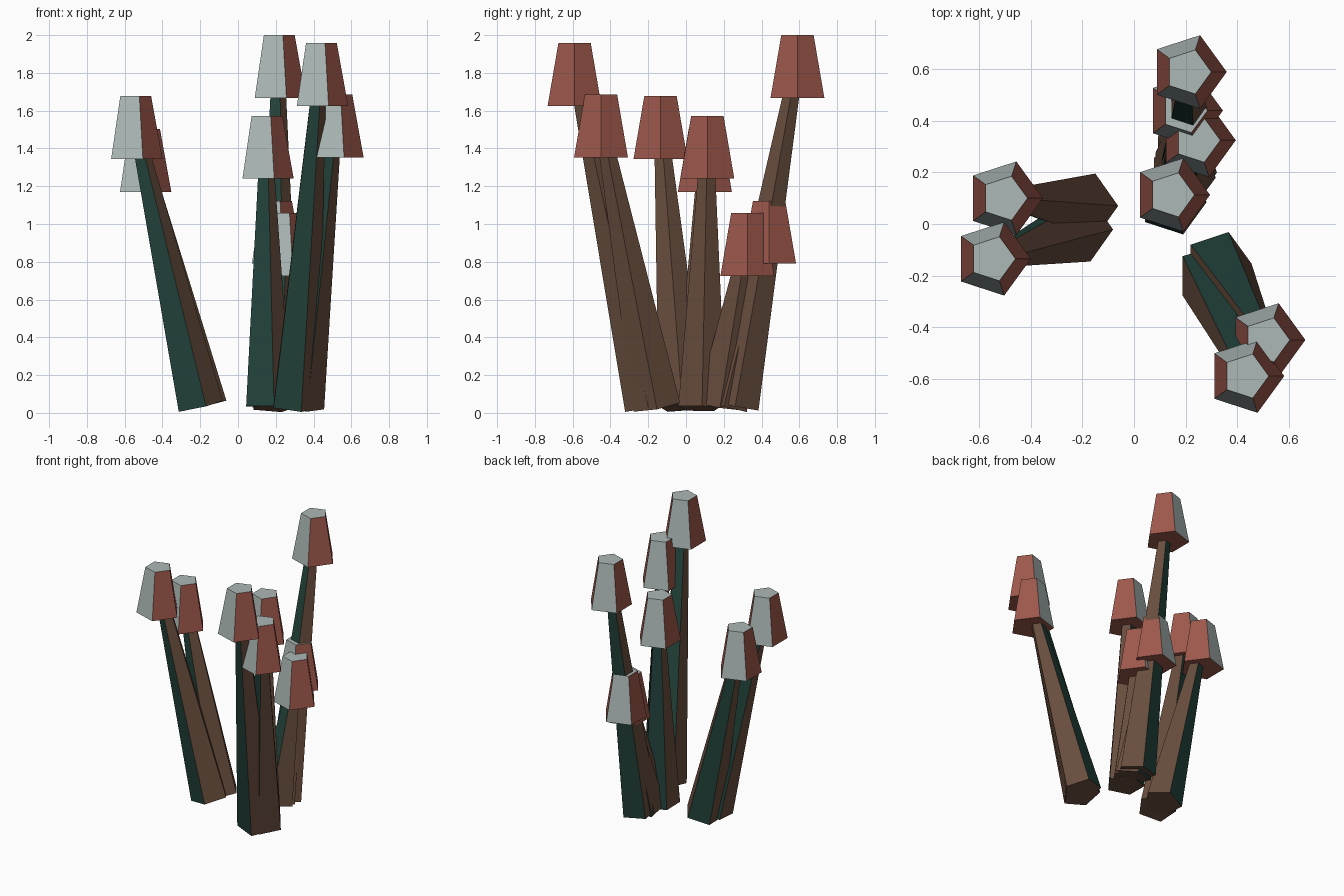
import bpy
from math import cos, sin, tau
from mathutils import Vector

old = bpy.data.objects.get("Cube")
if old:
    bpy.data.objects.remove(old, do_unlink=True)


def material(name, rgb):
    m = bpy.data.materials.new(name)
    m.use_nodes = True
    m.diffuse_color = (*rgb, 1)
    bsdf = next(n for n in m.node_tree.nodes if n.type == 'BSDF_PRINCIPLED')
    bsdf.inputs["Base Color"].default_value = (*rgb, 1)
    return m


CAP_MATS = [material("brick_red", (0.342, 0.098, 0.072)),
            material("pale_grey", (0.413, 0.479, 0.468))]
STALK_MATS = [material("bark_brown", (0.138, 0.074, 0.047)),
              material("dark_green", (0.016, 0.055, 0.044))]
SIDES = 5


def frustum(name, start, end, r_low, r_high, mats):
    """Five-sided tapered prism running from start to end."""
    axis = end - start
    turn = Vector((0, 0, 1)).rotation_difference(axis)
    verts = []
    for r, h in ((r_low, 0), (r_high, axis.length)):
        for i in range(SIDES):
            a = tau * i / SIDES
            verts.append(turn @ Vector((r * cos(a), r * sin(a), h)))
    faces = [(i, (i + 1) % SIDES, (i + 1) % SIDES + SIDES, i + SIDES)
             for i in range(SIDES)]
    faces += [tuple(reversed(range(SIDES))), tuple(range(SIDES, 2 * SIDES))]
    mesh = bpy.data.meshes.new(name)
    mesh.from_pydata(verts, [], faces)
    for m in mats:
        mesh.materials.append(m)
    # second colour on the front, back and top faces
    for p in mesh.polygons:
        n = turn.inverted() @ p.normal
        p.material_index = int(abs(n.y) > 0.8 or n.z > 0.7)
    obj = bpy.data.objects.new(name, mesh)
    obj.location = start
    bpy.context.collection.objects.link(obj)


# stalk foot (x, y), cap centre (x, y), height of the cap's rim
MUSHROOMS = [
    ((0.20, 0.26), (0.21, 0.59), 1.667),
    ((0.295, -0.20), (0.433, -0.59), 1.625),
    ((0.325, -0.155), (0.515, -0.45), 1.352),
    ((-0.21, -0.02), (-0.55, -0.135), 1.345),
    ((-0.19, 0.07), (-0.503, 0.10), 1.17),
    ((0.15, 0.085), (0.145, 0.113), 1.24),
    ((0.185, 0.18), (0.245, 0.325), 0.726),
    ((0.19, 0.20), (0.195, 0.44), 0.79),
]
CAP_HEIGHT = 0.333

for k, (foot, top, rim) in enumerate(MUSHROOMS, 1):
    base = Vector((*foot, 0.035))
    frustum(f"stalk_{k}", base, Vector((*top, rim + 0.2)), 0.132, 0.036, STALK_MATS)
    low = Vector((*top, rim))
    frustum(f"cap_{k}", low, low + Vector((0, 0, CAP_HEIGHT)), 0.15, 0.09, CAP_MATS)
